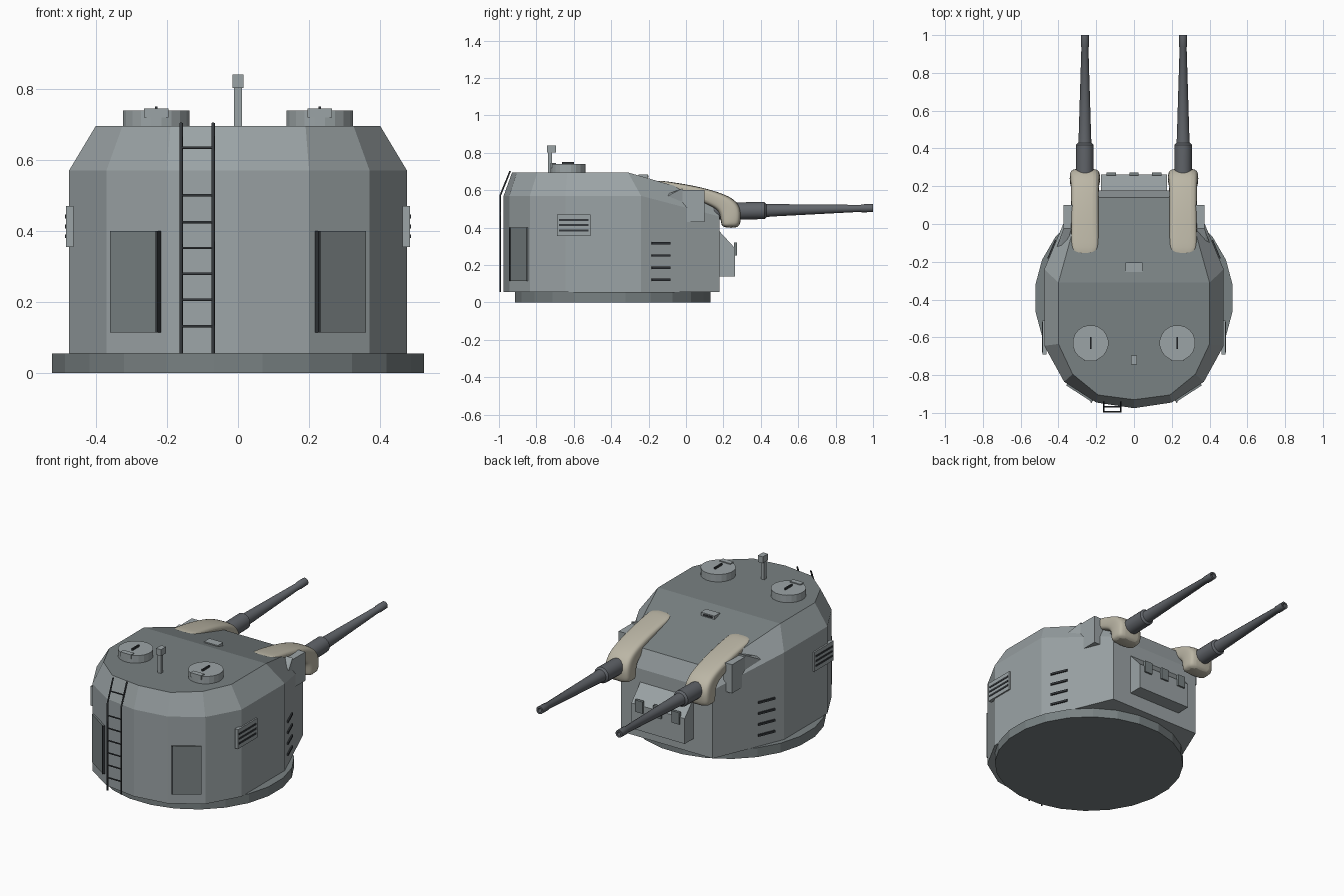
import bpy, bmesh, math
from mathutils import Matrix, Vector

if "Cube" in bpy.data.objects:
    bpy.data.objects.remove(bpy.data.objects["Cube"])


def material(name, rgb):
    m = bpy.data.materials.new(name)
    m.diffuse_color = (*rgb, 1)
    m.use_nodes = True
    m.node_tree.nodes["Principled BSDF"].inputs["Base Color"].default_value = m.diffuse_color
    return m


HULL = material("hull_grey", (0.33, 0.37, 0.38))
DECK = material("deck_grey", (0.19, 0.22, 0.225))
STEEL = material("gun_steel", (0.12, 0.13, 0.145))
DARK = material("dark_metal", (0.035, 0.04, 0.045))
CANVAS = material("canvas", (0.50, 0.47, 0.38))


def build(name, verts, faces, mat, mirror=False):
    bm = bmesh.new()
    vs = [bm.verts.new(v) for v in verts]
    for f in faces:
        bm.faces.new([vs[i] for i in f])
    bmesh.ops.recalc_face_normals(bm, faces=bm.faces[:])
    me = bpy.data.meshes.new(name)
    bm.to_mesh(me)
    bm.free()
    me.materials.append(mat)
    ob = bpy.data.objects.new(name, me)
    bpy.context.collection.objects.link(ob)
    if mirror:
        ob.modifiers.new("mirror", 'MIRROR').use_mirror_merge = False
    return ob


def loft(name, rings, mat, mirror=False, caps=True):
    n, m = len(rings[0]), len(rings)
    faces = [(k * n + i, k * n + (i + 1) % n, (k + 1) * n + (i + 1) % n, (k + 1) * n + i)
             for k in range(m - 1) for i in range(n)]
    if caps:
        faces += [tuple(range(n)), tuple(range((m - 1) * n, m * n))]
    return build(name, [v for r in rings for v in r], faces, mat, mirror)


def box(name, center, size, mat, mirror=False, rot=0.0, axis='Z'):
    R = Matrix.Rotation(rot, 3, axis)
    sx, sy, sz = (s / 2 for s in size)
    rings = [[Vector(center) + R @ Vector((x * sx, y * sy, z * sz))
              for x, y in ((-1, -1), (1, -1), (1, 1), (-1, 1))] for z in (-1, 1)]
    return loft(name, rings, mat, mirror)


def prism(name, profile, x0, x1, mat, mirror=False):
    return loft(name, [[(x, y, z) for y, z in profile] for x in (x0, x1)], mat, mirror)


def lathe(name, profile, n, start, direction, mat, mirror=False):
    q = Vector(direction).to_track_quat('Z', 'Y')
    rings = [[Vector(start) + q @ Vector((r * math.cos(2 * math.pi * (i + .5) / n),
                                          r * math.sin(2 * math.pi * (i + .5) / n), h))
              for i in range(n)] for h, r in profile]
    return loft(name, rings, mat, mirror)


def rod(name, pts, r, mat):
    cu = bpy.data.curves.new(name, 'CURVE')
    cu.dimensions = '3D'
    cu.bevel_depth, cu.bevel_resolution, cu.use_fill_caps = r, 1, True
    sp = cu.splines.new('POLY')
    sp.points.add(len(pts) - 1)
    for p, c in zip(sp.points, pts):
        p.co = (*c, 1)
    cu.materials.append(mat)
    ob = bpy.data.objects.new(name, cu)
    bpy.context.collection.objects.link(ob)


# Base ring
lathe("base_ring", [(0, .527), (.055, .527)], 24, (0, -.392, 0), (0, 0, 1), DECK)

# Armoured house: half outlines at belt height and at roof height
belt = [(0, -.975, .57), (.2, -.945, .57), (.37, -.835, .57), (.475, -.645, .57),
        (.475, -.24, .57), (.30, .178, .46)]
roof = [(0, -.93, .695), (.19, -.905, .695), (.325, -.795, .695), (.40, -.635, .695),
        (.40, -.31, .695), (.275, .14, .565)]


def full(half):
    return half + [(-x, y, z) for x, y, z in reversed(half[1:])]


foot = [(x, y, .055) for x, y, z in belt]
house = loft("turret_house", [full(foot), full(belt), full(roof)], HULL, caps=False)
build("house_floor", full(foot), [tuple(range(11))], HULL)
build("roof_plates", full(roof), [(0, 1, 2, 3, 4, 7, 8, 9, 10), (4, 5, 6, 7)], DECK)

# Roof hatches with hinge and handle
lathe("roof_hatch", [(0, .095), (.045, .095)], 20, (.23, -.63, .694), (0, 0, 1), HULL, True)
box("hatch_hinge", (.23, -.709, .732), (.07, .03, .026), HULL, True)
box("hatch_handle", (.23, -.63, .744), (.008, .065, .012), DARK, True)

# Periscope and roof sight block
box("periscope_stem", (0, -.727, .75), (.022, .022, .12), HULL)
box("periscope_head", (0, -.72, .821), (.032, .048, .038), HULL)
box("roof_sight", (0, -.228, .675), (.09, .05, .02), HULL)
box("roof_sight_slit", (0, -.203, .674), (.06, .006, .01), DARK)

# Rear doors on the oblique facets
ang = math.atan2(.11, .17)
box("rear_door", (.287, -.889, .257), (.16, .02, .285), DECK, True, ang)
box("door_edge", (.222, -.934, .257), (.008, .026, .285), DARK, True, ang)

# Side ventilators
box("side_vent", (.473, -.6, .413), (.022, .18, .115), HULL, True)
for z in (.385, .413, .441):
    box("vent_slot", (.484, -.6, z), (.005, .16, .011), DARK, True)

# Louvres on the front cheeks
for z in (.316, .251, .186, .121):
    box("cheek_louvre", (.432, -.135, z), (.014, .105, .012), DARK, True, math.atan2(.175, .418))

# Sighting port and fin beside each gun
prism("cheek_port", [(-.02, .43), (.10, .43), (.10, .60), (-.02, .60)], .315, .372, HULL, True)
lower, upper = (.515, .61)
build("cheek_fin", [(.41, -.29, .505), (.425, -.17, .53), (.372, -.02, lower), (.372, -.02, upper),
                    (.33, -.02, upper), (.33, -.02, lower), (.37, -.17, .54)],
      [(0, 1, 3), (1, 2, 3), (0, 3, 4), (0, 4, 6), (6, 4, 5), (2, 5, 4, 3),
       (0, 6, 5), (0, 5, 2), (0, 2, 1)], HULL, True)

# Front locker with three clips
prism("front_locker", [(.17, .14), (.262, .14), (.262, .29), (.17, .39)], -.175, .175, HULL)
for x in (-.12, 0, .12):
    box("locker_clip", (x, .264, .285), (.05, .016, .07), DECK)

# Gun barrels with hollow muzzles
barrel = [(-.1, .04), (.08, .047), (.22, .047), (.23, .036), (.255, .034), (.735, .019),
          (.74, .022), (.80, .022), (.80, .012), (.74, .012)]
gun = lathe("gun_barrel", barrel, 16, (.26, .2, .487), (0, 1, .022), STEEL, True)

# Canvas gun covers: top and bottom points of each section, half width
sections = [((-.172, .657), (-.172, .62), .072), ((-.08, .645), (-.08, .59), .073),
            ((.06, .622), (.04, .55), .073), ((.17, .592), (.12, .52), .073),
            ((.25, .56), (.175, .49), .075), ((.297, .51), (.183, .45), .08),
            ((.295, .44), (.188, .42), .082), ((.285, .395), (.195, .40), .076)]
shape = [(-1, .2), (-1, .8), (-.8, 1), (.8, 1), (1, .8), (1, .2), (.8, 0), (-.8, 0)]
rings = [[(.26 + w * u, b[0] + (t[0] - b[0]) * v, b[1] + (t[1] - b[1]) * v) for u, v in shape]
         for t, b, w in sections]
cover = loft("gun_cover", rings, CANVAS, True)
cover.modifiers.new("soften", 'SUBSURF').levels = 2
cover.modifiers["soften"].render_levels = 2

# Smooth the barrels and covers
for ob in (gun, cover):
    bpy.ops.object.select_all(action='DESELECT')
    bpy.context.view_layer.objects.active = ob
    ob.select_set(True)
    bpy.ops.object.shade_smooth_by_angle(angle=math.radians(40))

# Boarding ladder at the rear
for x in (-.16, -.07):
    rod("ladder_rail", [(x, -.994, .055), (x, -.994, .57), (x, -.94, .703)], .005, DARK)
for z in (.132, .206, .279, .352, .425, .50, .634):
    y = -.994 + max(0, z - .57) * .406
    rod("ladder_rung", [(-.16, y, z), (-.07, y, z)], .004, DARK)
